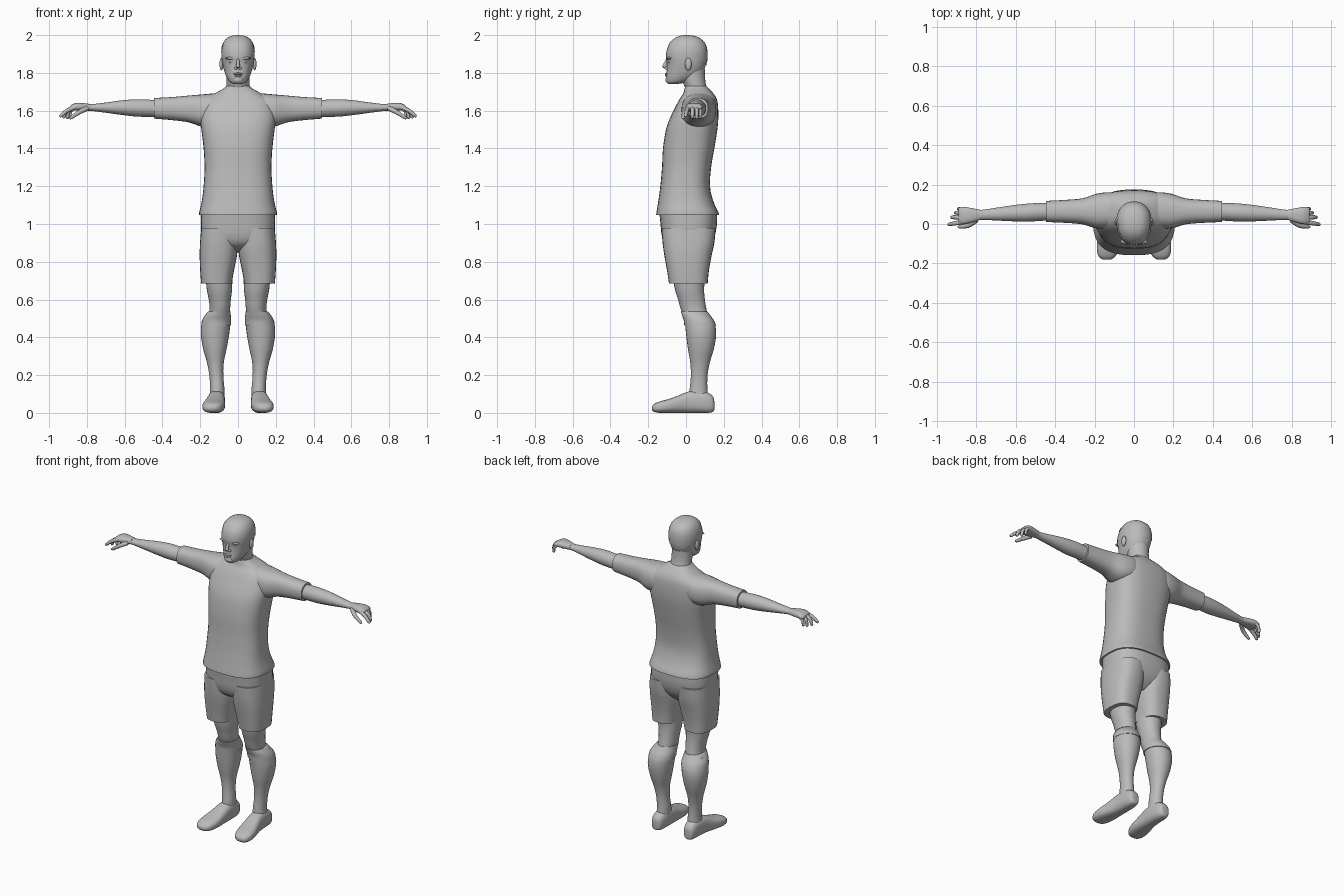
import bpy, bmesh, math
from mathutils import Vector

grey = bpy.data.materials.new("plain_grey")
grey.diffuse_color = (0.5, 0.5, 0.5, 1)


def finish(name, bm, mirror=False):
    bmesh.ops.recalc_face_normals(bm, faces=bm.faces)
    me = bpy.data.meshes.new(name)
    bm.to_mesh(me)
    bm.free()
    me.materials.append(grey)
    ob = bpy.data.objects.new(name, me)
    bpy.context.collection.objects.link(ob)
    bpy.ops.object.select_all(action='DESELECT')
    ob.select_set(True)
    bpy.context.view_layer.objects.active = ob
    bpy.ops.object.shade_smooth_by_angle(angle=math.radians(50))
    if mirror:
        mod = ob.modifiers.new("mirror", 'MIRROR')
        mod.use_mirror_merge = False
    return ob


def skin_rings(rings):
    bm = bmesh.new()
    vs = [[bm.verts.new(p) for p in r] for r in rings]
    n = len(vs[0])
    for a, b in zip(vs, vs[1:]):
        for i in range(n):
            j = (i + 1) % n
            bm.faces.new((a[i], a[j], b[j], b[i]))
    bm.faces.new(vs[0])
    bm.faces.new(vs[-1])
    return bm


def refine(rows, steps):
    # smooth in-between rows through the given ones
    out = []
    for i in range(len(rows) - 1):
        p0, p1 = rows[max(i - 1, 0)], rows[i]
        p2, p3 = rows[i + 1], rows[min(i + 2, len(rows) - 1)]
        for s in range(steps):
            t = s / steps
            out.append([b + .5 * t * (c - a + t * (2 * a - 5 * b + 4 * c - d + t * (3 * (b - c) + d - a)))
                        for a, b, c, d in zip(p0, p1, p2, p3)])
    return out + [list(rows[-1])]


def loft(axis, rows, e=2.4, n=28, steps=3):
    # each row: position on the axis, then low/high bounds on the other two axes
    rings = []
    for t, a0, a1, b0, b1 in refine(rows, steps):
        ring = []
        for k in range(n):
            c, s = (f(2 * math.pi * k / n) for f in (math.cos, math.sin))
            p = [(a0 + a1) / 2 + (a1 - a0) / 2 * math.copysign(abs(c) ** (2 / e), c),
                 (b0 + b1) / 2 + (b1 - b0) / 2 * math.copysign(abs(s) ** (2 / e), s)]
            p.insert(axis, t)
            ring.append(p)
        rings.append(ring)
    return skin_rings(rings)


def sym(rows):
    return [(z, -w, w, y0, y1) for z, w, y0, y1 in rows]


def tube(name, pts, mirror=True, n=10):
    pts = refine(pts, 3)
    pts.append([p + (p - q) * .6 for p, q in zip(pts[-1], pts[-2])])
    pts[-1][3] = pts[-2][3] * .45
    rings = []
    for i, p in enumerate(pts):
        d = Vector(pts[min(i + 1, len(pts) - 1)][:3]) - Vector(pts[max(i - 1, 0)][:3])
        q = d.to_track_quat('Z', 'Y')
        rings.append([Vector(p[:3]) + q @ Vector((math.cos(a), math.sin(a), 0)) * p[3]
                      for a in (2 * math.pi * k / n for k in range(n))])
    return finish(name, skin_rings(rings), mirror)


def ellipsoid(name, loc, size, mirror=False):
    bm = bmesh.new()
    bmesh.ops.create_uvsphere(bm, u_segments=16, v_segments=10, radius=1)
    for v in bm.verts:
        v.co = Vector(a * b + c for a, b, c in zip(v.co, size, loc))
    return finish(name, bm, mirror)


# Shirt body and sleeves
finish("shirt_body", loft(2, sym([
    (1.047, .206, -.158, .175), (1.065, .205, -.156, .170), (1.12, .192, -.147, .145),
    (1.2, .182, -.136, .127), (1.3, .177, -.127, .133), (1.4, .182, -.122, .150),
    (1.5, .194, -.106, .166), (1.56, .200, -.085, .171), (1.62, .194, -.056, .170),
    (1.66, .170, -.035, .163), (1.69, .125, -.015, .146), (1.715, .080, -.008, .122),
    (1.73, .062, -.004, .108)]), e=2.7, n=36))
finish("sleeve", loft(0, [
    (.06, .01, .14, 1.56, 1.695), (.12, -.02, .160, 1.52, 1.692), (.19, -.022, .153, 1.515, 1.686),
    (.26, -.002, .130, 1.538, 1.680), (.35, .006, .122, 1.550, 1.672), (.445, .010, .117, 1.558, 1.667)]),
    True)

# Shorts
finish("shorts_seat", loft(2, sym([
    (.85, .05, -.04, .08), (.89, .13, -.105, .125), (.94, .188, -.128, .152),
    (1.0, .196, -.135, .164), (1.07, .195, -.142, .164)]), e=2.7, n=36))
finish("shorts_leg", loft(2, [
    (.685, .033, .195, -.090, .115), (.75, .022, .200, -.100, .121), (.83, .006, .203, -.114, .135),
    (.90, .0, .201, -.124, .150), (.98, .0, .194, -.130, .158)], e=2.6), True)

# Legs, socks, sock cuffs and shoes
finish("knee", loft(2, [
    (.48, .05, .155, .0, .12), (.55, .042, .150, -.028, .108), (.6, .038, .155, -.042, .100),
    (.66, .031, .166, -.060, .096), (.76, .03, .175, -.075, .105)], e=2.1), True)
finish("sock", loft(2, [
    (.07, .072, .152, .015, .118), (.13, .072, .148, .020, .113), (.2, .078, .152, .026, .114),
    (.27, .075, .165, .022, .127), (.34, .060, .185, .010, .148), (.42, .046, .197, .0, .160),
    (.48, .041, .190, -.006, .150), (.52, .044, .172, -.016, .124)], e=2.1), True)
finish("sock_cuff", loft(2, [
    (.463, .037, .195, -.009, .159), (.49, .036, .190, -.012, .148),
    (.515, .038, .176, -.021, .130), (.537, .040, .158, -.028, .114)], e=2.1), True)
finish("shoe", loft(1, [
    (.150, .100, .128, .018, .060), (.144, .086, .143, .006, .085), (.115, .074, .153, 0, .108),
    (.06, .069, .158, 0, .118), (.01, .069, .163, 0, .112), (-.04, .069, .174, 0, .092),
    (-.09, .070, .186, 0, .074), (-.135, .079, .188, 0, .062), (-.165, .095, .178, .004, .050),
    (-.18, .117, .158, .014, .036)], e=2.6), True)

# Forearms and hands
finish("forearm", loft(0, [
    (.40, .02, .107, 1.565, 1.655), (.47, .016, .107, 1.567, 1.658), (.54, .012, .103, 1.569, 1.660),
    (.62, .014, .094, 1.578, 1.654), (.70, .018, .082, 1.589, 1.643), (.77, .021, .072, 1.598, 1.635),
    (.81, .020, .074, 1.600, 1.636)], e=2), True)
finish("palm", loft(0, [
    (.78, .021, .072, 1.600, 1.635), (.82, .008, .080, 1.599, 1.640), (.855, .0, .086, 1.600, 1.641),
    (.88, .002, .086, 1.602, 1.632), (.89, .010, .080, 1.608, 1.624)], e=2.5), True)
tube("index_finger", [(.86, .011, 1.619, .012), (.905, .004, 1.600, .011), (.938, -.002, 1.572, .009)])
tube("middle_finger", [(.86, .033, 1.620, .012), (.905, .034, 1.600, .011), (.922, .034, 1.565, .009)])
tube("ring_finger", [(.86, .054, 1.620, .011), (.896, .057, 1.598, .010), (.903, .056, 1.562, .009)])
tube("little_finger", [(.86, .074, 1.618, .010), (.885, .077, 1.598, .009), (.890, .076, 1.568, .008)])
tube("thumb", [(.80, .020, 1.612, .014), (.84, -.008, 1.592, .012), (.885, -.014, 1.562, .009)])

# Neck and head
finish("neck", loft(2, sym([
    (1.67, .075, .0, .135), (1.72, .063, -.005, .112), (1.76, .062, -.022, .102),
    (1.82, .062, -.04, .10)]), e=2))
head_rows = sym([
    (1.742, .026, -.096, -.040), (1.753, .045, -.104, .010), (1.78, .062, -.106, .062),
    (1.81, .073, -.102, .092), (1.85, .083, -.101, .107), (1.88, .087, -.106, .111),
    (1.91, .088, -.104, .111), (1.94, .083, -.095, .106), (1.965, .072, -.078, .092),
    (1.983, .055, -.056, .070), (1.993, .034, -.032, .042), (1.997, .008, -.006, .012)])
finish("head", loft(2, head_rows, e=2.2, n=32))

# Hair cap: the upper and rear part of the skull, slightly swollen
hair = loft(2, head_rows, e=2.2, n=32)
bmesh.ops.delete(hair, geom=[v for v in hair.verts if v.co.z < 1.945 - max(0, v.co.y + .02) * .9],
                 context='VERTS')
for v in hair.verts:
    v.co += (v.co - Vector((0, .005, 1.88))).normalized() * .003
finish("hair", hair)

# Face details
tube("nose", [(0, -.098, 1.873, .007), (0, -.109, 1.850, .009), (0, -.116, 1.829, .011)], False)
ellipsoid("nostril", (.011, -.104, 1.825), (.009, .010, .008), True)
ellipsoid("brow", (.035, -.088, 1.877), (.033, .015, .008), True)
ellipsoid("eye", (.034, -.085, 1.858), (.015, .010, .007), True)
ellipsoid("upper_lip", (0, -.102, 1.795), (.026, .010, .006))
ellipsoid("lower_lip", (0, -.101, 1.785), (.022, .010, .006))
ellipsoid("chin", (0, -.095, 1.762), (.028, .014, .016))
ellipsoid("ear", (.088, .012, 1.846), (.010, .018, .033), True)
